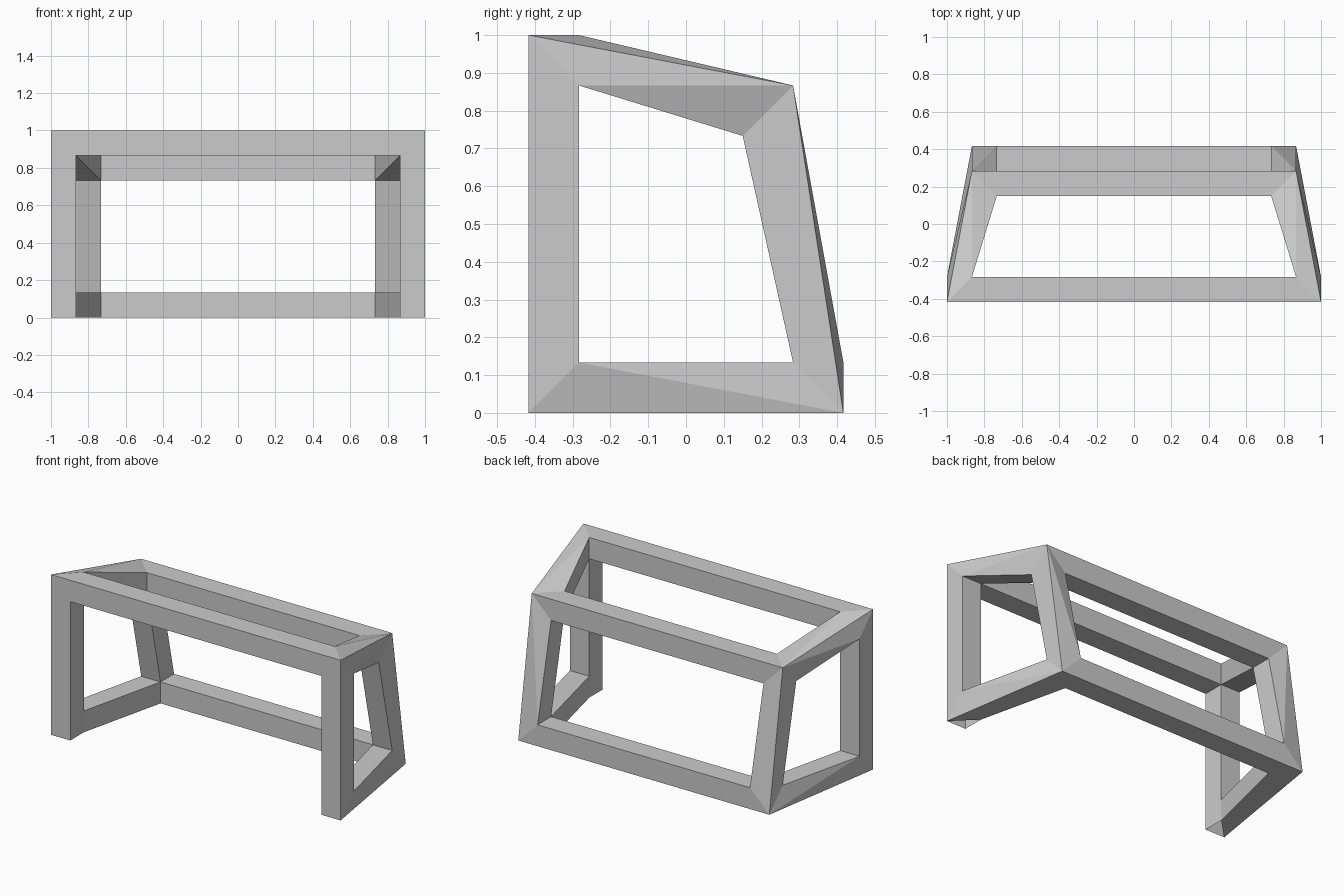
import bpy, bmesh
from itertools import product
from mathutils import Vector

if "Cube" in bpy.data.objects:
    bpy.data.objects.remove(bpy.data.objects["Cube"])

W = 2 / 15          # bar thickness
Y = 5 / 12          # half depth

# Outer corners, keyed by (x, y, z) side: front is y = -1, bottom is z = -1
def outer(c):
    x, y, z = c
    if y < 0:
        return Vector((x, -Y, 1.0 if z > 0 else 0.0))
    if z < 0:
        return Vector((x * (1 - W), Y, 0.0))
    return Vector((x * (1 - W), Y - W, 1 - W))

bm = bmesh.new()
points = {}

# Each corner has an outer point, one inset point per face, and an innermost point
for c in product((-1, 1), repeat=3):
    o = outer(c)
    inner = o - W * Vector(c)
    points[c, "outer"] = bm.verts.new(o)
    points[c, "inner"] = bm.verts.new(inner)
    for axis in range(3):
        p = inner.copy()
        p[axis] = o[axis]
        if axis == 1 and c[1:] == (-1, -1):
            p.z = 0.0                       # front legs run down to the floor
        points[c, axis] = bm.verts.new(p)

# One square-section mitred bar along every edge, except the front bottom edge
for axis in range(3):
    b, d = [k for k in range(3) if k != axis]
    for sb, sd in product((-1, 1), repeat=2):
        if axis == 0 and (sb, sd) == (-1, -1):
            continue
        start, end = [0, 0, 0], [0, 0, 0]
        start[b] = end[b] = sb
        start[d] = end[d] = sd
        start[axis], end[axis] = -1, 1
        s, e = tuple(start), tuple(end)
        for face in (b, d):
            o0, i0, n0 = (points[s, k] for k in ("outer", face, "inner"))
            o1, i1, n1 = (points[e, k] for k in ("outer", face, "inner"))
            bm.faces.new((o0, i0, o1))      # twisted outer side, split on its ridge
            bm.faces.new((i0, i1, o1))
            bm.faces.new((i0, n0, n1, i1))  # inner side

# Inner cheek at the foot of each front leg
for x in (-1, 1):
    c = (x, -1, -1)
    bm.faces.new([points[c, k] for k in (1, "inner", 2)])

bmesh.ops.recalc_face_normals(bm, faces=bm.faces)
mesh = bpy.data.meshes.new("tapered_frame")
bm.to_mesh(mesh)
bm.free()
frame = bpy.data.objects.new("tapered_frame", mesh)
bpy.context.collection.objects.link(frame)
